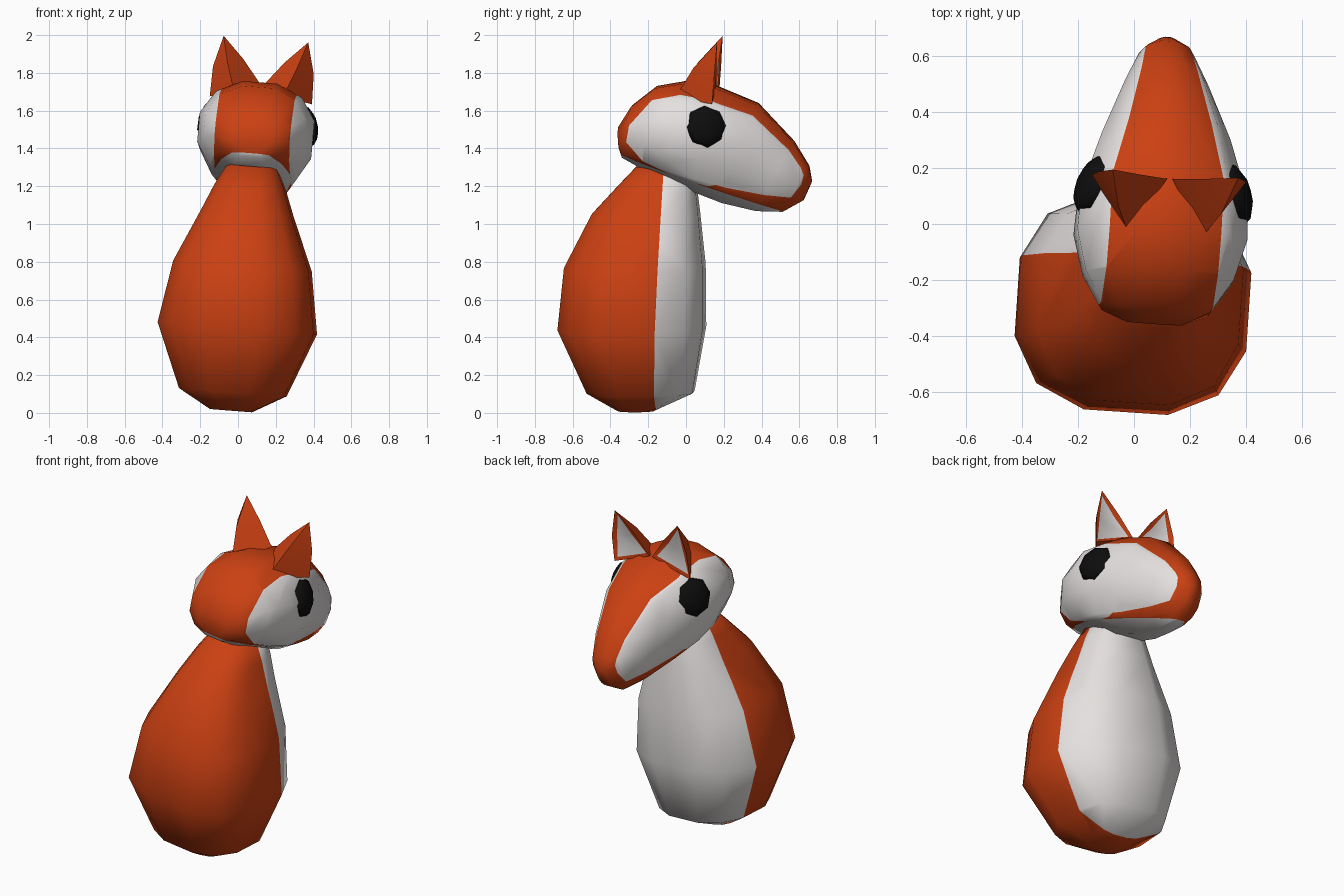
import bpy, bmesh, math
from mathutils import Matrix, Vector

if "Cube" in bpy.data.objects:
    bpy.data.objects.remove(bpy.data.objects["Cube"])

# Whole figure leans and turns slightly
POSE = (Matrix.Translation((-0.02, 0, 0)) @ Matrix.Rotation(math.radians(-3.8), 4, 'Z')
        @ Matrix.Rotation(math.radians(4.5), 4, 'Y'))


def material(name, rgb):
    m = bpy.data.materials.new(name)
    m.diffuse_color = (*rgb, 1)
    m.use_nodes = True
    m.node_tree.nodes["Principled BSDF"].inputs["Base Color"].default_value = m.diffuse_color
    return m


ORANGE = material("fur orange", (0.60, 0.052, 0.006))
WHITE = material("fur white", (0.78, 0.75, 0.74))
BLACK = material("eye black", (0.004, 0.004, 0.004))


def finish(bm, name, mats, angle=80):
    bmesh.ops.recalc_face_normals(bm, faces=bm.faces)
    me = bpy.data.meshes.new(name)
    bm.transform(POSE)
    bm.to_mesh(me)
    bm.free()
    for m in mats:
        me.materials.append(m)
    ob = bpy.data.objects.new(name, me)
    bpy.context.collection.objects.link(ob)
    bpy.ops.object.select_all(action='DESELECT')
    ob.select_set(True)
    bpy.context.view_layer.objects.active = ob
    bpy.ops.object.shade_smooth_by_angle(angle=math.radians(angle))
    return ob


def loft(rings, power, sides=12):
    """Each ring: two opposite (y, z) points and a half width in x."""
    bm = bmesh.new()
    e = 2 / power
    k = math.cos(math.pi / sides) ** e
    loops = []
    for (p, q, hx) in rings:
        p, q = Vector((0, *p)), Vector((0, *q))
        mid, half = (p + q) / 2, (p - q) / 2
        loop = []
        for i in range(sides):
            a = 2 * math.pi * (i + 0.5) / sides
            c, s = math.cos(a), math.sin(a)
            u = math.copysign(abs(c) ** e, c) / k
            v = math.copysign(abs(s) ** e, s) / k
            loop.append(bm.verts.new(mid + half * v + Vector((hx * u, 0, 0))))
        loops.append(loop)
    for a, b in zip(loops, loops[1:]):
        for i in range(sides):
            j = (i + 1) % sides
            bm.faces.new((a[i], a[j], b[j], b[i]))
    bm.faces.new(loops[0])
    bm.faces.new(loops[-1])
    return bm


def cut(bm, co, no):
    bmesh.ops.bisect_plane(bm, geom=bm.verts[:] + bm.edges[:] + bm.faces[:],
                           plane_co=co, plane_no=Vector(no).normalized())


def paint(bm, is_white):
    for f in bm.faces:
        f.material_index = int(is_white(f.calc_center_median()))


# Pear-shaped body: (z, half width, y back, y chest)
profile = [(0.012, 0.11, -0.36, -0.17), (0.11, 0.28, -0.52, 0.04), (0.45, 0.415, -0.67, 0.10),
           (0.78, 0.36, -0.635, 0.10), (1.06, 0.24, -0.49, 0.075), (1.20, 0.185, -0.36, 0.06),
           (1.31, 0.13, -0.255, 0.03)]
bm = loft([((y1, z), (y0, z), hx) for z, hx, y0, y1 in profile], 2.6)
cut(bm, (0, -0.155, 0), (0, 1, -0.04))
paint(bm, lambda c: c.y > -0.155 + 0.04 * c.z)
finish(bm, "body", [ORANGE, WHITE])

# Head with long snout
head = [((-0.35, 1.52), (-0.345, 1.40), 0.10), ((-0.28, 1.63), (-0.33, 1.36), 0.19),
        ((-0.15, 1.73), (-0.22, 1.30), 0.265), ((0.0, 1.755), (-0.08, 1.235), 0.305),
        ((0.17, 1.73), (0.05, 1.18), 0.295), ((0.39, 1.64), (0.20, 1.12), 0.23),
        ((0.58, 1.44), (0.38, 1.075), 0.15), ((0.66, 1.31), (0.52, 1.07), 0.10),
        ((0.675, 1.23), (0.63, 1.13), 0.035)]
bm = loft(head, 2.2)
# Orange stripe over the top, white cheeks and throat
for s in (-1, 1):
    cut(bm, (s * 0.2, 0, 0), (s, 0, 0))
    cut(bm, (s * 0.246, 0, 0), (s, 0.26, 0))
cut(bm, (0, 0, 1.259), (0, 0.357, 1))
paint(bm, lambda c: abs(c.x) > min(0.2, 0.246 - 0.26 * c.y) or c.z < 1.259 - 0.357 * c.y)
finish(bm, "head", [ORANGE, WHITE])

for s, side in ((-1, "left"), (1, "right")):
    # Ear: outer, inner and front edge at base and middle, then the tip
    bm = bmesh.new()
    pts = [(0.272, 0.165, 1.66), (0.01, 0.17, 1.745), (0.13, -0.035, 1.69),
           (0.268, 0.178, 1.82), (0.11, 0.178, 1.87), (0.185, 0.06, 1.845), (0.225, 0.19, 1.985)]
    a, b, c, d, e, f, t = [bm.verts.new((s * x, y, z)) for x, y, z in pts]
    for vs in ((a, c, f, d), (c, b, e, f), (d, f, t), (f, e, t), (a, b, c)):
        bm.faces.new(vs)
    inner = bm.faces.new((a, d, t, e, b))
    bmesh.ops.recalc_face_normals(bm, faces=bm.faces)
    # White inside of the ear
    bmesh.ops.inset_individual(bm, faces=[inner], thickness=0.03, depth=-0.01)
    inner.material_index = 1
    finish(bm, side + "_ear", [ORANGE, WHITE], 75)

    # Eye: flattened ball set into the cheek
    bm = bmesh.new()
    bmesh.ops.create_uvsphere(bm, u_segments=8, v_segments=6, radius=1)
    bm.transform(Matrix.Diagonal((0.113, 0.113, 0.05, 1)))
    normal = Vector((s * 0.92, 0.32, 0.24))
    bm.transform(Matrix.Translation((s * 0.258, 0.132, 1.54))
                 @ normal.to_track_quat('Z', 'Y').to_matrix().to_4x4())
    finish(bm, side + "_eye", [BLACK])
